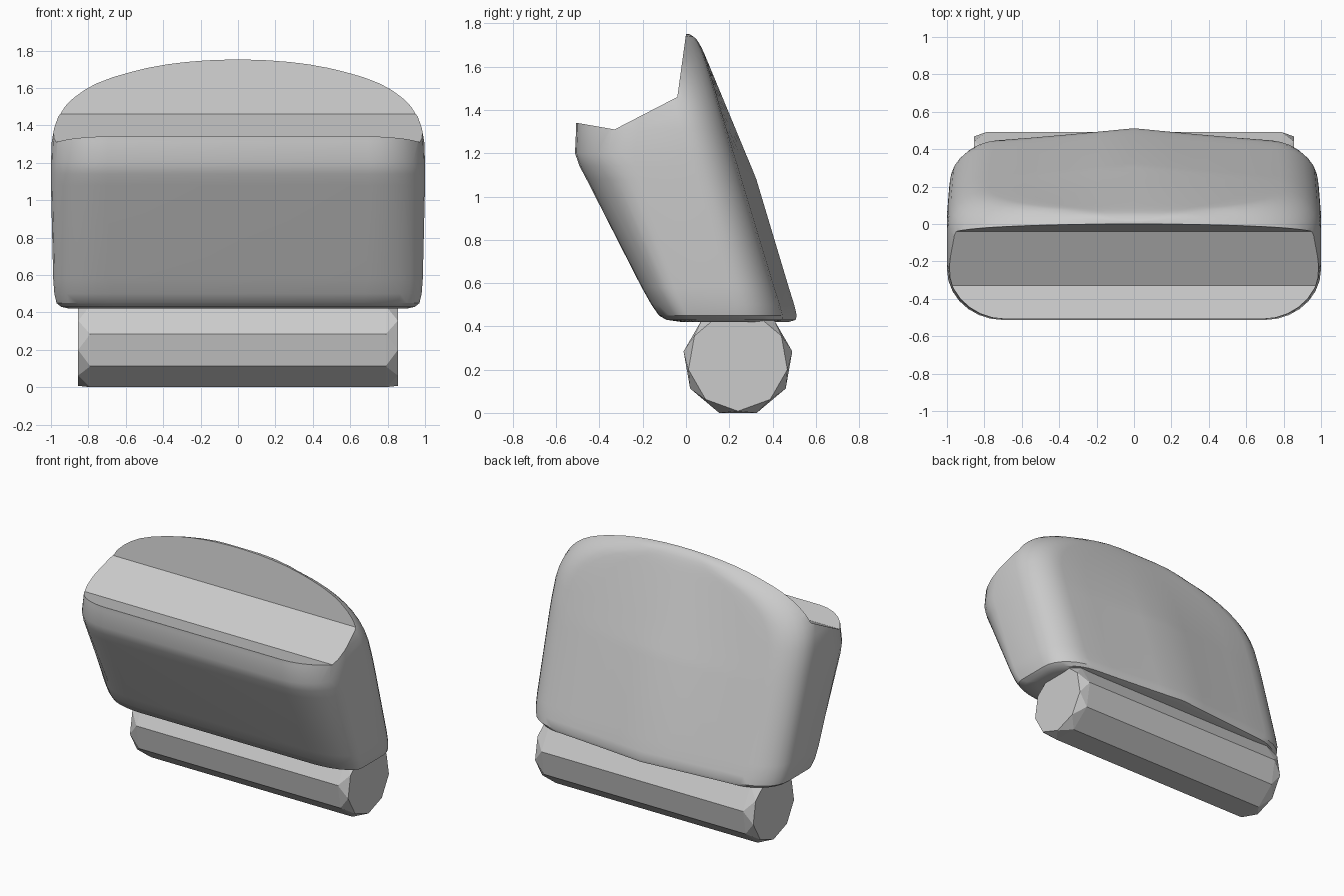
import bpy
import bmesh
from math import sin, cos, pi, radians

cube = bpy.data.objects.get("Cube")
if cube:
    bpy.data.objects.remove(cube, do_unlink=True)

grey = bpy.data.materials.new("plain grey")
grey.use_nodes = True
grey.diffuse_color = (0.6, 0.6, 0.6, 1)
for node in grey.node_tree.nodes:
    if node.type == 'BSDF_PRINCIPLED':
        node.inputs["Base Color"].default_value = (0.6, 0.6, 0.6, 1)


def make_object(name, bm):
    bmesh.ops.recalc_face_normals(bm, faces=bm.faces[:])
    mesh = bpy.data.meshes.new(name)
    bm.to_mesh(mesh)
    bm.free()
    mesh.materials.append(grey)
    obj = bpy.data.objects.new(name, mesh)
    bpy.context.collection.objects.link(obj)
    return obj


def loft(name, rings):
    """Skin a list of closed rings and cap both ends."""
    bm = bmesh.new()
    loops = [[bm.verts.new(p) for p in ring] for ring in rings]
    count = len(loops[0])
    for low, high in zip(loops, loops[1:]):
        for i in range(count):
            j = (i + 1) % count
            bm.faces.new((low[i], low[j], high[j], high[i]))
    bm.faces.new(loops[0])
    bm.faces.new(loops[-1])
    return make_object(name, bm)


def section(z, w, front, back):
    """Rounded horizontal outline whose back swells towards the middle."""
    def swell(x):
        return 0.075 * max(0, 1 - x / 0.9) ** 1.2 * max(0, min(1, (1.7 - z) / 0.62))

    rise = max(0, min(1, (z - 0.45) / 0.85))
    back_rx, back_ry = min(0.22 + 0.5 * (1 - w), w * 0.6), 0.2
    front_rx, front_ry = min(0.3, w * 0.5), 0.13 + 0.16 * rise
    half = []
    for i in range(4):
        x = (w - back_rx) * i / 4
        half.append((x, back + swell(x)))
    for i in range(8):
        a = i / 7 * pi / 2
        x = w - back_rx * (1 - sin(a))
        half.append((x, back - back_ry * (1 - cos(a)) + swell(x)))
    for i in range(8):
        a = i / 7 * pi / 2
        half.append((w - front_rx * (1 - cos(a)), front + front_ry * (1 - sin(a))))
    half.append((0, front))
    full = half + [(-x, y) for x, y in half[-2:0:-1]]
    return [(x, y, z) for x, y in full]


# Body: lower stations, then an arched top
stations = [(0.42, 0.90, -0.02, 0.40), (0.43, 0.945, -0.09, 0.432),
            (0.45, 0.97, -0.125, 0.437), (0.50, 0.982, -0.16, 0.425),
            (0.58, 0.988, -0.205, 0.40), (1.08, 1.0, -0.46, 0.25),
            (1.14, 1.0, -0.492, 0.233), (1.20, 1.0, -0.513, 0.215)]
power = 2.8
for i in range(1, 15):
    a = i / 14.3 * pi / 2
    t, w = sin(a) ** (2 / power), cos(a) ** (2 / power)
    z = 1.2 + 0.552 * t
    stations.append((z, w, -0.508, 0.215 - 0.293 * (z - 1.2) - 0.04 * t ** 25))
body = loft("body", [section(*s) for s in stations])

# Stepped opening cut across the top
step = [(0.035, 2.0), (0, 1.75), (-0.04, 1.46), (-0.33, 1.31), (-0.8, 1.392), (-0.8, 2.0)]
cutter = loft("opening_cutter", [[(x, y, z) for y, z in step] for x in (-1.5, 1.5)])
cutter.hide_render = True
cut = body.modifiers.new("opening", 'BOOLEAN')
cut.operation = 'DIFFERENCE'
cut.solver = 'EXACT'
cut.object = cutter
bpy.ops.object.select_all(action='DESELECT')
bpy.context.view_layer.objects.active = body
body.select_set(True)
bpy.ops.object.modifier_apply(modifier=cut.name)
bpy.data.objects.remove(cutter, do_unlink=True)
bpy.ops.object.shade_smooth_by_angle(angle=radians(30))

# Base roller: nine-sided bar with faceted ends
bm = bmesh.new()
for side in (-1, 1):
    for x, radius, turn in ((0.79, 0.255, 90), (0.855, 0.232, 110)):
        for i in range(9):
            a = radians(turn + i * 40)
            bm.verts.new((side * x, 0.24 + radius * cos(a), 0.24 + radius * sin(a)))
bmesh.ops.convex_hull(bm, input=bm.verts[:])
bmesh.ops.dissolve_limit(bm, angle_limit=radians(1), verts=bm.verts[:], edges=bm.edges[:])
make_object("base_roller", bm)
